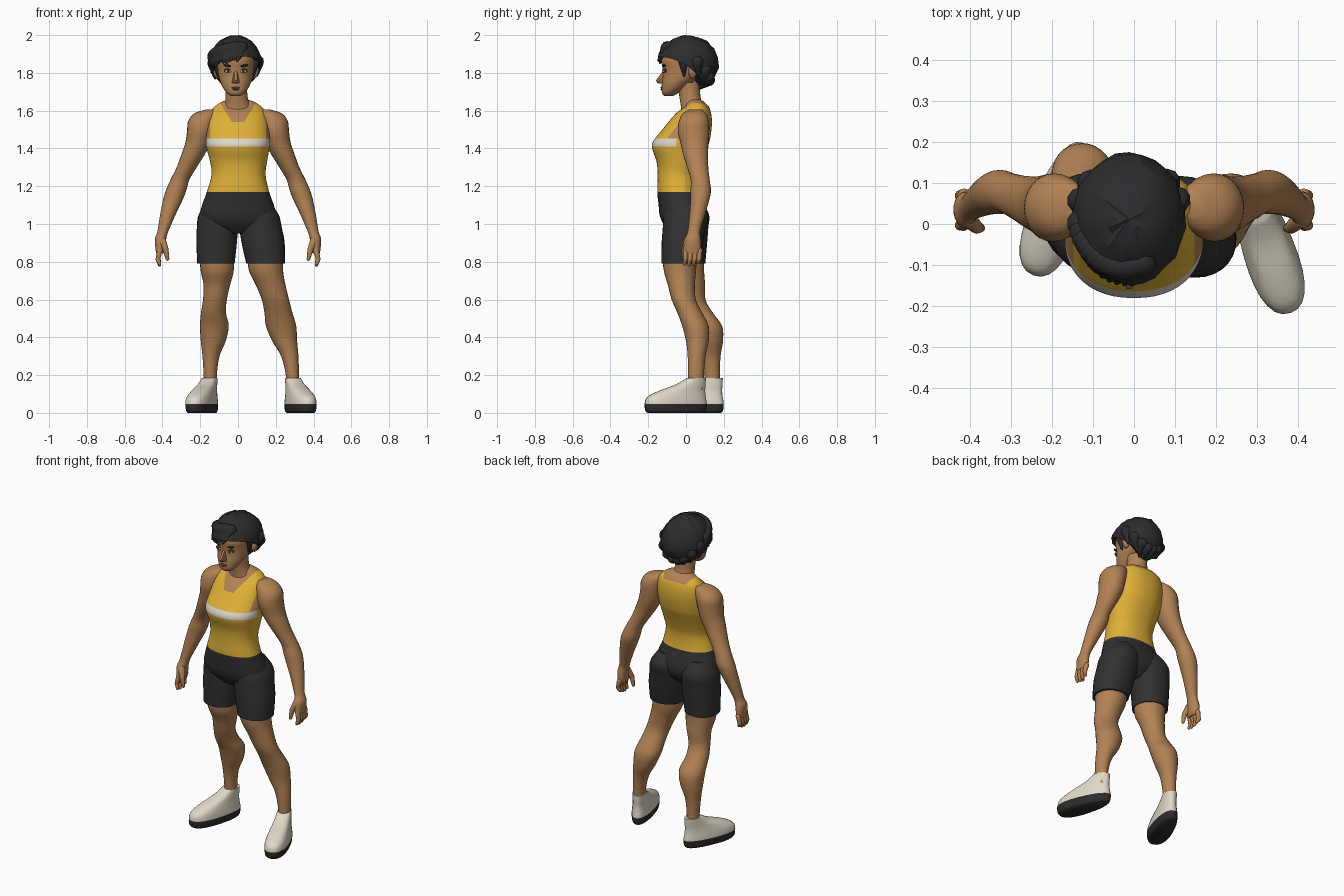
import bpy, bmesh, random
from math import sin, cos, pi, radians, copysign
from mathutils import Vector, Matrix, Euler

random.seed(4)
cube = bpy.data.objects.get("Cube")
if cube:
    bpy.data.objects.remove(cube, do_unlink=True)


def material(name, r, g, b):
    m = bpy.data.materials.new(name)
    m.use_nodes = True
    m.diffuse_color = (r, g, b, 1)
    bsdf = m.node_tree.nodes["Principled BSDF"]
    bsdf.inputs["Base Color"].default_value = (r, g, b, 1)
    bsdf.inputs["Roughness"].default_value = 0.9
    return m


skin = material("skin", .45, .225, .09)
yellow = material("yellow_cloth", .75, .44, .04)
white = material("off_white", .74, .69, .58)
black = material("black_cloth", .03, .03, .032)
hair_black = material("hair_black", .026, .026, .028)
rubber = material("dark_rubber", .025, .025, .025)
eye_white = material("eye_white", .7, .66, .6)
iris_dark = material("iris_dark", .03, .025, .015)
lip = material("lip_brown", .27, .11, .06)


def finish(name, bm, mats, angle=50):
    """Turn a bmesh into a shaded object."""
    bmesh.ops.recalc_face_normals(bm, faces=bm.faces[:])
    mesh = bpy.data.meshes.new(name)
    bm.to_mesh(mesh)
    bm.free()
    for m in mats:
        mesh.materials.append(m)
    ob = bpy.data.objects.new(name, mesh)
    bpy.context.collection.objects.link(ob)
    if angle:
        bpy.ops.object.select_all(action='DESELECT')
        ob.select_set(True)
        bpy.context.view_layer.objects.active = ob
        bpy.ops.object.shade_smooth_by_angle(angle=radians(angle))
    return ob


def smooth_rings(rings, steps):
    """Catmull-Rom interpolation through the rings."""
    pts = [Vector(r) for r in rings]
    out = []
    for i in range(len(pts) - 1):
        p0, p1 = pts[max(i - 1, 0)], pts[i]
        p2, p3 = pts[i + 1], pts[min(i + 2, len(pts) - 1)]
        for k in range(steps):
            t = k / steps
            out.append(p1 + (p2 - p0) * (t / 2)
                       + (p0 * 2 - p1 * 5 + p2 * 4 - p3) * (t * t / 2)
                       + (p1 * 3 - p0 - p2 * 3 + p3) * (t ** 3 / 2))
    return out + [pts[-1]]


def loft(name, rings, mats, n=28, steps=4, power=2.0, flare=0.0, cuts=(), paint=None):
    """Skin horizontal oval rings (x, y, z, half width, half depth)."""
    bm = bmesh.new()
    loops = []
    for x, y, z, rx, ry in smooth_rings(rings, steps):
        loop = []
        for k in range(n):
            c, s = cos(2 * pi * k / n), sin(2 * pi * k / n)
            c = copysign(abs(c) ** (2 / power), c)
            s = copysign(abs(s) ** (2 / power), s)
            loop.append(bm.verts.new((x + rx * c * (1 - flare * s), y + ry * s, z)))
        loops.append(loop)
    for a, b in zip(loops, loops[1:]):
        for k in range(n):
            j = (k + 1) % n
            bm.faces.new((a[k], a[j], b[j], b[k]))
    bm.faces.new(loops[0])
    bm.faces.new(loops[-1])
    for co, no in cuts:
        geom = bm.verts[:] + bm.edges[:] + bm.faces[:]
        bmesh.ops.bisect_plane(bm, geom=geom, dist=1e-5, plane_co=co, plane_no=no)
    if paint:
        for f in bm.faces:
            f.material_index = paint(f.calc_center_median())
    return finish(name, bm, mats)


def blob(name, loc, radii, mat, tilt=0.0):
    bm = bmesh.new()
    place = Matrix.LocRotScale(Vector(loc), Euler((0, tilt, 0)), Vector(radii))
    bmesh.ops.create_uvsphere(bm, u_segments=16, v_segments=10, radius=1, matrix=place)
    return finish(name, bm, [mat])


def hull(name, points, mat, angle=50):
    bm = bmesh.new()
    verts = [bm.verts.new(p) for p in points]
    bmesh.ops.convex_hull(bm, input=verts)
    bmesh.ops.delete(bm, geom=[v for v in bm.verts if not v.link_faces], context='VERTS')
    return finish(name, bm, [mat], angle)


def capsule(name, a, ra, b, rb, mat, angle=50):
    """Rounded tapered bar from a to b."""
    ball = bmesh.new()
    bmesh.ops.create_icosphere(ball, subdivisions=2, radius=1)
    dirs = [v.co.copy() for v in ball.verts]
    ball.free()
    points = [Vector(a) + d * ra for d in dirs] + [Vector(b) + d * rb for d in dirs]
    return hull(name, points, mat, angle)


# Torso: sleeveless top with chest stripe, scooped neck, and waist of the shorts
def torso_paint(c):
    if c.z < 1.17:
        return 3
    neck = c.z - .35 * c.y > 1.573 and c.z - 1.6 * abs(c.x) > 1.489
    if neck or (c.z > 1.453 and abs(c.x) > .148):
        return 1
    return 2 if 1.41 < c.z < 1.453 and c.y < -.05 else 0


torso_cuts = [((0, 0, z), (0, 0, 1)) for z in (1.17, 1.41, 1.453)]
torso_cuts += [((0, -.05, 0), (0, 1, 0)), ((0, 0, 1.573), (0, -.35, 1))]
for s in (-1, 1):
    torso_cuts += [((0, 0, 1.489), (1.6 * s, 0, 1)), ((.148 * s, 0, 0), (1, 0, 0))]
loft("torso", [
    (.005, -.015, .95, .08, .06), (.005, -.015, 1.0, .18, .105),
    (0, -.018, 1.05, .2, .122), (0, -.025, 1.1, .19, .12),
    (0, -.04, 1.17, .165, .112), (.003, -.042, 1.26, .143, .108),
    (.003, -.036, 1.33, .151, .12), (0, -.034, 1.4, .166, .145),
    (0, -.024, 1.44, .17, .149), (0, .005, 1.5, .166, .13),
    (0, .026, 1.55, .158, .111), (0, .042, 1.59, .146, .09),
    (0, .055, 1.62, .125, .066), (0, .05, 1.645, .09, .048),
    (0, .045, 1.66, .05, .03)],
    [yellow, skin, white, black], n=48, power=2.25, cuts=torso_cuts, paint=torso_paint)

# Shorts legs
loft("right_shorts_leg", [
    (-.1, 0, 1.12, .06, .08), (-.108, .01, 1.05, .1, .112), (-.11, .008, .98, .108, .11),
    (-.113, .006, .9, .107, .106), (-.117, .003, .79, .099, .099)], [black], power=2.2)
loft("left_shorts_leg", [
    (.105, 0, 1.12, .06, .08), (.112, 0, 1.05, .103, .117), (.12, -.01, .98, .112, .113),
    (.133, -.02, .9, .114, .109), (.147, -.033, .79, .103, .098)], [black], power=2.2)

# Bare legs
loft("right_leg", [
    (-.113, .005, .83, .092, .092), (-.11, .01, .75, .087, .086), (-.112, .028, .68, .071, .073),
    (-.122, .04, .6, .063, .063), (-.13, .073, .53, .066, .069), (-.125, .115, .46, .076, .076),
    (-.131, .13, .38, .066, .066), (-.143, .134, .3, .045, .049), (-.147, .138, .2, .035, .041),
    (-.147, .14, .12, .035, .041)], [skin])
loft("left_leg", [
    (.143, -.034, .83, .095, .092), (.149, -.032, .75, .09, .085), (.172, -.025, .68, .079, .072),
    (.198, -.012, .6, .072, .064), (.214, .02, .53, .074, .066), (.228, .05, .46, .08, .07),
    (.247, .06, .38, .066, .06), (.274, .056, .3, .046, .047), (.288, .053, .2, .035, .042),
    (.288, .053, .12, .035, .042)], [skin])

# Shoes with dark soles, turned outwards
shoe_rings = [
    (0, -.115, 0, .052, .156), (0, -.115, .012, .06, .168), (0, -.115, .05, .063, .172),
    (0, -.11, .085, .059, .161), (0, -.078, .118, .051, .126), (0, -.032, .15, .044, .082),
    (0, 0, .185, .039, .051)]
for side, x, y, turn in (("right", -.147, .145, -20), ("left", .288, .055, 19)):
    shoe = loft(side + "_shoe", shoe_rings, [white, rubber], power=2.3, flare=.17,
                cuts=[((0, 0, .048), (0, 0, 1))], paint=lambda c: int(c.z < .048))
    shoe.location = (x, y, 0)
    shoe.rotation_euler.z = radians(turn)

# Arms and hands, the same on both sides
arm = [
    (.145, .05, 1.605, .03, .035), (.17, .045, 1.585, .062, .062), (.19, .042, 1.545, .074, .08),
    (.199, .04, 1.49, .071, .083), (.212, .045, 1.43, .067, .075), (.237, .05, 1.37, .062, .066),
    (.272, .062, 1.3, .053, .056), (.307, .075, 1.235, .05, .05), (.327, .078, 1.18, .054, .054),
    (.344, .074, 1.13, .052, .05), (.371, .06, 1.05, .041, .041), (.398, .042, .96, .029, .033),
    (.41, .036, .92, .03, .042), (.412, .033, .87, .025, .046), (.415, .033, .845, .018, .042)]
for side, s in (("right", -1), ("left", 1)):
    loft(side + "_arm", [(s * x, *rest) for x, *rest in arm], [skin], n=24)
    for i in range(4):
        y, drop = .024 * i, (.005, 0, .004, .014)[i]
        knuckle, joint = (s * .414, y, .86), (s * .424, y - .003, .815)
        tip = (s * .415, y - .008, .783 + drop)
        capsule(f"{side}_finger_{i}_base", knuckle, .015, joint, .013, skin)
        capsule(f"{side}_finger_{i}_tip", joint, .013, tip, .009, skin)
    thumb = [(s * .404, .012, .915), (s * .383, -.008, .865), (s * .373, -.01, .815)]
    capsule(side + "_thumb_base", thumb[0], .022, thumb[1], .016, skin)
    capsule(side + "_thumb_tip", thumb[1], .016, thumb[2], .01, skin)

# Neck and head
loft("neck", [
    (0, .035, 1.58, .09, .06), (-.003, .03, 1.63, .067, .058),
    (-.008, .02, 1.68, .058, .056), (-.01, .015, 1.75, .058, .06)], [skin])
loft("head", [
    (-.012, -.092, 1.677, .024, .022), (-.012, -.086, 1.69, .043, .04),
    (-.012, -.07, 1.712, .062, .059), (-.012, -.048, 1.745, .079, .08),
    (-.012, -.022, 1.78, .09, .102), (-.012, -.012, 1.82, .096, .112),
    (-.012, -.01, 1.87, .1, .12), (-.012, -.005, 1.92, .085, .1),
    (-.012, 0, 1.95, .05, .06)], [skin], n=32)

# Facial features
mid = -.012
hull("nose", [(mid - .007, -.112, 1.825), (mid + .007, -.112, 1.825), (mid - .006, -.159, 1.76),
              (mid + .006, -.159, 1.76), (mid, -.152, 1.746), (mid - .021, -.125, 1.748),
              (mid + .021, -.125, 1.748), (mid, -.11, 1.74)], skin, 60)
blob("upper_lip", (mid, -.125, 1.722), (.023, .011, .005), lip)
blob("lower_lip", (mid, -.123, 1.713), (.019, .012, .006), lip)
for side, s in (("right", -1), ("left", 1)):
    x = mid + s * .04
    blob(side + "_eyelid", (x, -.111, 1.812), (.023, .01, .011), iris_dark)
    blob(side + "_eye", (x, -.113, 1.809), (.019, .011, .008), eye_white)
    blob(side + "_iris", (x, -.122, 1.809), (.007, .004, .008), iris_dark)
    blob(side + "_eyebrow", (x, -.115, 1.838), (.026, .01, .006), hair_black, tilt=-.15 * s)
    blob(side + "_ear", (mid + s * .104, .035, 1.805), (.017, .022, .036), skin, tilt=.25 * s)


# Hair: a faceted cap with a rim that is high in front and low at the nape
def rim(phi):
    back = (1 - cos(phi)) / 2
    return 1.33 + 1.42 * back ** 2 + .2 * max(0, -sin(phi)) * (1 - back)


def on_cap(phi, theta, grow=1.0):
    r = sin(theta) * grow
    return Vector((mid + .138 * r * sin(phi), .012 - .163 * r * cos(phi),
                   1.85 + .148 * cos(theta) * grow))


bm = bmesh.new()
cols, rows = 26, 8
top = bm.verts.new(on_cap(0, 0))
grid = []
for k in range(cols):
    phi = 2 * pi * k / cols
    col = [bm.verts.new(on_cap(phi, rim(phi) * r / rows, random.uniform(.975, 1.03)))
           for r in range(1, rows + 1)]
    under = on_cap(phi, rim(phi))
    col.append(bm.verts.new((mid + (under.x - mid) * .55, under.y * .55, under.z + .01)))
    grid.append(col)
for a, b in zip(grid, grid[1:] + grid[:1]):
    bm.faces.new((top, a[0], b[0]))
    for r in range(rows):
        bm.faces.new((a[r], a[r + 1], b[r + 1], b[r]))
finish("hair_cap", bm, [hair_black], 25)

# Locks swept to one side along the rim, and sideburns
for i in range(22):
    phi = -1.5 + 3 * i / 21 if i < 14 else 1.9 + 2.5 * (i - 14) / 7
    sweep = -.3 if i < 14 else random.uniform(-.1, .1)
    root = on_cap(phi, rim(phi) - .45, .9)
    end = on_cap(phi + sweep, rim(phi + sweep) + random.uniform(.02, .16), .98)
    capsule(f"hair_lock_{i}", root, .033, end, .006, hair_black, 25)
for side, s in (("right", -1), ("left", 1)):
    capsule(side + "_sideburn", (mid + s * .1, -.015, 1.86), .026,
            (mid + s * .094, -.01, 1.785), .006, hair_black, 25)
